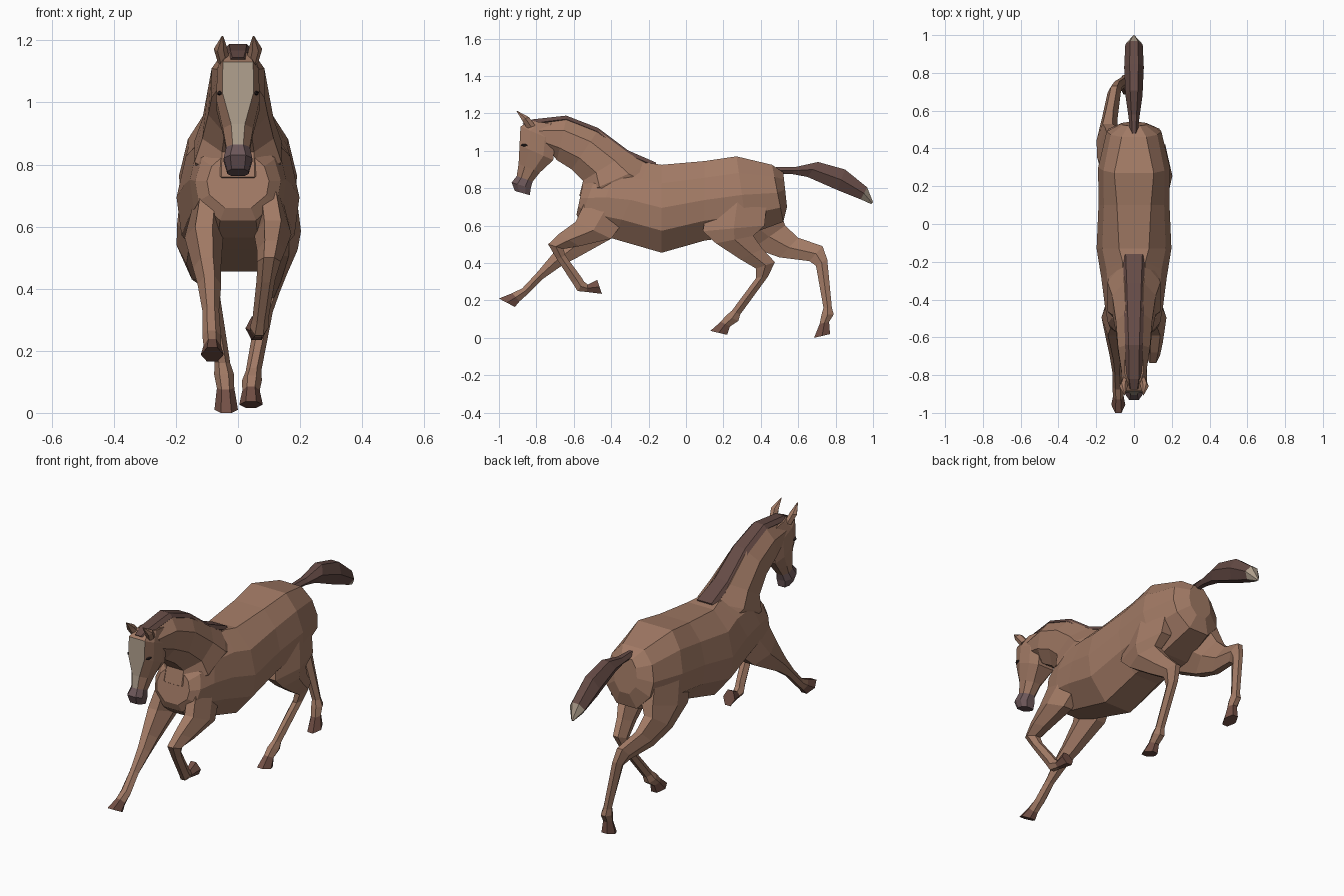
import bpy, bmesh
from mathutils import Vector


def mat(name, r, g, b):
    m = bpy.data.materials.new(name)
    m.diffuse_color = (r, g, b, 1)
    return m


COAT = mat("coat", 0.36, 0.195, 0.13)
DARK = mat("dark_hair", 0.13, 0.07, 0.06)
SKIN = mat("muzzle_skin", 0.15, 0.095, 0.10)
PALE = mat("pale_hair", 0.42, 0.34, 0.26)
HOOF = mat("hoof", 0.17, 0.08, 0.06)
EYE = mat("eye", 0.03, 0.02, 0.02)


def section(ring, sides):
    """Cross-section between a top/front point and a bottom/back point."""
    ty, tz, by, bz, w = ring[:5]
    x = ring[5] if len(ring) > 5 else 0
    f = ring[6] if len(ring) > 6 else 0.45
    half = {6: [(f, 1), (1, 0), (f, -1)],
            8: [(f, 1), (1, .42), (1, -.42), (f, -1)],
            10: [(f, 1), (.85, .58), (1, .02), (.92, -.5), (.42, -1)]}[sides]
    shape = half + [(-a, b) for a, b in reversed(half)]
    c = Vector((x, (ty + by) / 2, (tz + bz) / 2))
    v = Vector((0, (ty - by) / 2, (tz - bz) / 2))
    return [c + v * b + Vector((a * w, 0, 0)) for a, b in shape]


def loft(name, rings, sides=6, mats=(COAT,), paint=lambda seg, side: 0):
    """Skin a row of cross-sections; paint picks the material per face."""
    bm = bmesh.new()
    loops = [[bm.verts.new(p) for p in section(r, sides)] for r in rings]
    for i in range(len(loops) - 1):
        a, b = loops[i], loops[i + 1]
        for k in range(sides):
            n = (k + 1) % sides
            bm.faces.new((a[k], a[n], b[n], b[k])).material_index = paint(i, k)
    bm.faces.new(loops[0]).material_index = paint(0, 0)
    bm.faces.new(loops[-1]).material_index = paint(len(rings) - 2, 0)
    bmesh.ops.recalc_face_normals(bm, faces=bm.faces)
    me = bpy.data.meshes.new(name)
    bm.to_mesh(me)
    bm.free()
    for m in mats:
        me.materials.append(m)
    ob = bpy.data.objects.new(name, me)
    bpy.context.collection.objects.link(ob)
    return ob


def leg(name, rings):
    last = len(rings) - 2
    return loft(name, rings, 6, (COAT, HOOF), lambda s, k: int(s == last))


# Torso, rump to chest
loft("torso", [
    (.52, .885, .54, .70, .07),
    (.46, .925, .52, .62, .145, 0, .45),
    (.27, .97, .33, .55, .19, 0, .55),
    (.10, .945, .10, .52, .188, 0, .48),
    (-.13, .925, -.13, .455, .198, 0, .4),
    (-.20, .935, -.39, .53, .172, 0, .35),
    (-.36, .93, -.50, .565, .155, 0, .4),
    (-.48, .87, -.57, .62, .138, 0, .5),
    (-.55, .83, -.585, .66, .10)], 10)

# Neck and the mane along its crest
loft("neck", [
    (-.13, .90, -.42, .66, .11),
    (-.20, .925, -.57, .76, .14, 0, .38),
    (-.31, .99, -.55, .84, .115),
    (-.47, 1.11, -.61, .90, .096),
    (-.64, 1.175, -.69, .95, .085),
    (-.81, 1.15, -.73, 1.0, .065)], 8)
loft("mane", [
    (-.16, .937, -.17, .90, .055, 0, .8),
    (-.31, 1.002, -.325, .965, .055, 0, .7),
    (-.47, 1.122, -.485, 1.085, .052, 0, .65),
    (-.64, 1.188, -.64, 1.15, .047, 0, .6),
    (-.82, 1.168, -.80, 1.13, .042, 0, .6),
    (-.875, 1.145, -.85, 1.12, .03, 0, .6)], 6, (DARK,))

# Head: pale blaze on the front faces, dark muzzle
loft("head", [
    (-.83, 1.16, -.68, 1.14, .05, 0, .7),
    (-.885, 1.13, -.70, 1.05, .068, 0, .72),
    (-.89, 1.03, -.71, .95, .069, 0, .72),
    (-.895, .93, -.78, .885, .049, 0, .45),
    (-.905, .865, -.82, .835, .038, 0, .45),
    (-.932, .83, -.83, .80, .046, 0, .55),
    (-.915, .785, -.835, .763, .034, 0, .6)], 8, (COAT, PALE, SKIN),
    lambda s, k: 2 if s > 3 else int(k == 7 and s > 0))

for side, label in ((1, "left"), (-1, "right")):
    # Ears
    loft(label + "_ear", [
        (-.85, 1.12, -.805, 1.135, .02, side * .045),
        (-.878, 1.165, -.84, 1.18, .022, side * .056),
        (-.907, 1.214, -.90, 1.212, .003, side * .05)], 6)
    # Eyes
    bpy.ops.mesh.primitive_ico_sphere_add(subdivisions=1, radius=.02,
                                          location=(side * .057, -.862, 1.03))
    eye = bpy.context.object
    eye.name = label + "_eye"
    eye.scale = (.6, 1.2, .4)
    eye.data.materials.append(EYE)

# Tail streaming back, pale at the tip
loft("tail", [
    (.48, .912, .49, .875, .02),
    (.58, .912, .57, .875, .03),
    (.706, .94, .65, .86, .045),
    (.85, .90, .81, .79, .052),
    (.968, .805, .935, .74, .046),
    (1.0, .725, .99, .715, .006)], 6, (DARK, PALE), lambda s, k: int(s == 4))

# Front legs: one folded, one reaching
leg("front_left_leg", [
    (-.52, .77, -.32, .64, .05, .09),
    (-.59, .62, -.40, .53, .06, .112),
    (-.68, .555, -.57, .49, .046, .107),
    (-.737, .50, -.655, .475, .038, .10),
    (-.69, .42, -.645, .44, .03, .09),
    (-.605, .29, -.56, .325, .026, .073),
    (-.58, .25, -.545, .30, .03, .068),
    (-.53, .245, -.525, .285, .024, .064),
    (-.45, .235, -.475, .31, .036, .06)])
leg("front_right_leg", [
    (-.52, .76, -.30, .62, .05, -.09),
    (-.59, .60, -.40, .53, .062, -.11),
    (-.67, .50, -.58, .43, .045, -.10),
    (-.72, .44, -.665, .385, .038, -.092),
    (-.80, .345, -.765, .315, .027, -.088),
    (-.875, .265, -.845, .235, .03, -.085),
    (-.93, .238, -.89, .195, .028, -.083),
    (-1.0, .21, -.915, .165, .037, -.083)])

# Hind legs: one under the body, one pushing off
leg("hind_left_leg", [
    (.13, .80, .44, .80, .07, .105),
    (.09, .57, .42, .60, .068, .135),
    (.16, .505, .36, .545, .052, .14),
    (.29, .42, .41, .475, .038, .12),
    (.375, .37, .475, .405, .034, .10),
    (.375, .32, .44, .33, .027, .085),
    (.245, .145, .29, .125, .025, .05),
    (.215, .12, .28, .09, .032, .045),
    (.185, .085, .235, .06, .028, .042),
    (.13, .037, .22, .016, .038, .042)])
leg("hind_right_leg", [
    (.14, .80, .46, .80, .07, -.105),
    (.20, .56, .51, .66, .078, -.118),
    (.36, .48, .53, .60, .058, -.14),
    (.50, .43, .60, .535, .042, -.13),
    (.66, .41, .73, .49, .035, -.105),
    (.695, .385, .755, .42, .028, -.09),
    (.735, .16, .78, .16, .025, -.05),
    (.725, .125, .79, .125, .032, -.045),
    (.715, .075, .765, .085, .028, -.04),
    (.685, 0, .77, .02, .038, -.038)])
